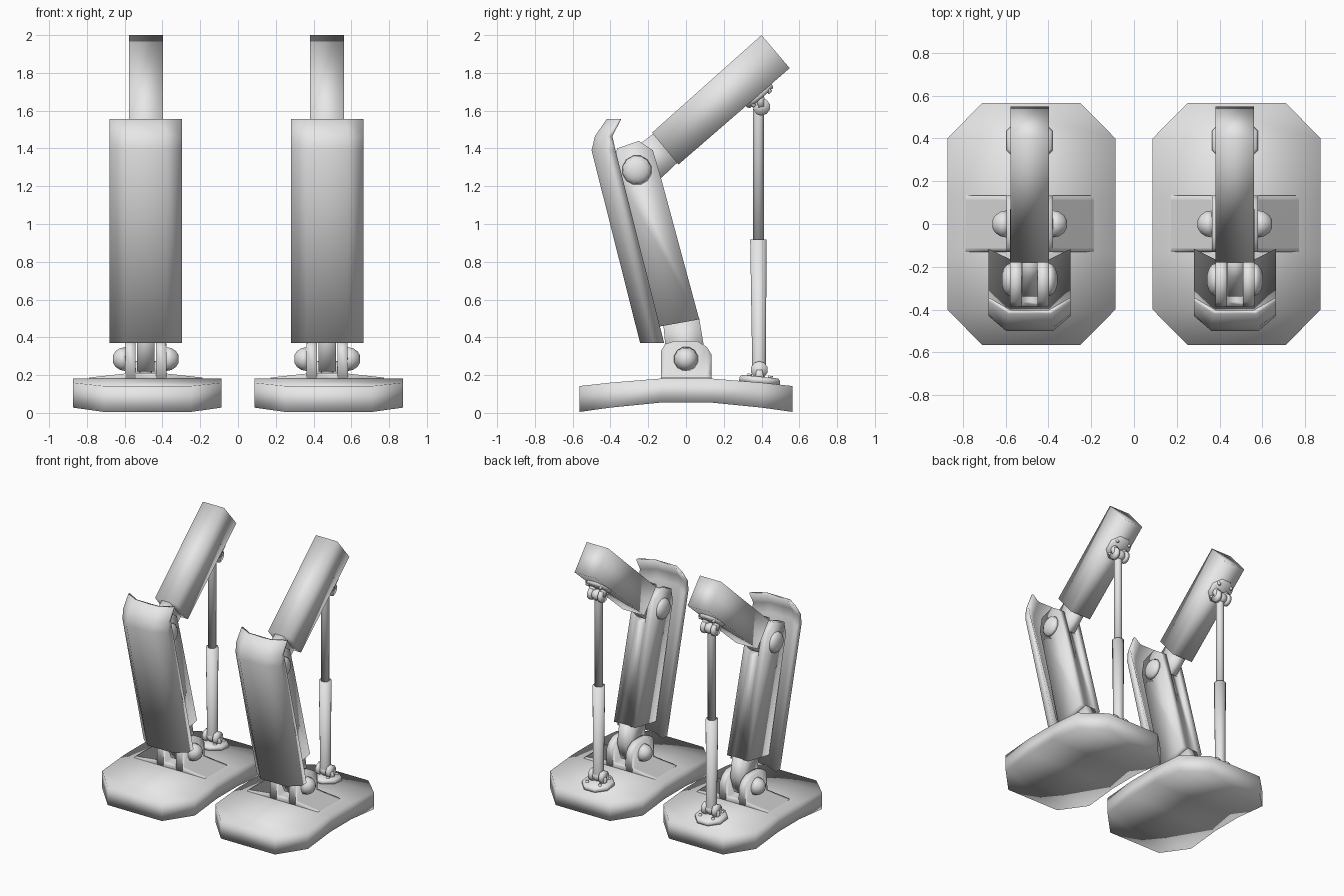
import bpy, bmesh, math
from mathutils import Vector

if "Cube" in bpy.data.objects:
    bpy.data.objects.remove(bpy.data.objects["Cube"], do_unlink=True)

GREY = (0.8, 0.8, 0.8)
mat = bpy.data.materials.new("plain_grey")
mat.use_nodes = True
mat.diffuse_color = (*GREY, 1)
mat.node_tree.nodes["Principled BSDF"].inputs["Base Color"].default_value = (*GREY, 1)

parts = []


def loft(name, rings, cap_start=True, cap_end=True):
    """Skin closed rings of equal length, shaded smooth all over."""
    bm = bmesh.new()
    loops = [[bm.verts.new(p) for p in ring] for ring in rings]
    n = len(loops[0])
    for a, b in zip(loops, loops[1:]):
        for i in range(n):
            j = (i + 1) % n
            bm.faces.new((a[i], a[j], b[j], b[i]))
    if cap_start:
        bm.faces.new(loops[0])
    if cap_end:
        bm.faces.new(loops[-1])
    bmesh.ops.recalc_face_normals(bm, faces=bm.faces)
    for face in bm.faces:
        face.smooth = True
    mesh = bpy.data.meshes.new(name)
    bm.to_mesh(mesh)
    bm.free()
    mesh.materials.append(mat)
    obj = bpy.data.objects.new(name, mesh)
    bpy.context.collection.objects.link(obj)
    parts.append(obj)
    return obj


def stepped(name, profile, steps):
    """Sweep a (y, z) profile across x, cut down to a top height at each (x, height)."""
    mirrored = [(-x, h) for x, h in steps] + [(x, h) for x, h in reversed(steps)]
    return loft(name, [[(x, y, min(z, h)) for y, z in profile] for x, h in mirrored])


def lathe(name, start, end, stations, sides=16, **caps):
    """Turn (fraction along axis, radius) stations about the line from start to end."""
    start, end = Vector(start), Vector(end)
    axis = end - start
    turn = axis.to_track_quat('Z', 'Y')
    angles = [math.tau * (i + 0.5) / sides for i in range(sides)]
    return loft(name, [[start + axis * f + turn @ Vector((r * math.cos(t), r * math.sin(t), 0))
                        for t in angles] for f, r in stations], **caps)


# Foot: arched slab with clipped corners (y, half width, bottom, top)
rows = [(-0.565, 0.23, 0.005, 0.142), (-0.4, 0.393, 0.028, 0.16), (-0.13, 0.393, 0.055, 0.182),
        (0.13, 0.393, 0.055, 0.182), (0.4, 0.393, 0.028, 0.16), (0.565, 0.23, 0.005, 0.142)]
loft("foot", [[(x + 0.008, y, z) for x, z in ((-w, b), (w, b), (w, t), (-w, t))]
              for y, w, b, t in rows])

# Ankle bracket: sloping plate with two upright lugs
lug = [(-0.132, 0.15), (0.134, 0.15), (0.134, 0.31), (0.11, 0.35), (0.06, 0.38),
       (-0.06, 0.38), (-0.11, 0.365), (-0.132, 0.33)]
stepped("ankle_bracket", lug,
        [(0.3, 0.187), (0.11, 0.208), (0.108, 1), (0.055, 1), (0.053, 0.21)])

# Shin with a knee fork at the top, and its narrow ankle end
shin = [(-0.18, 0.45), (0.07, 0.495), (-0.13, 1.235), (-0.175, 1.39),
        (-0.25, 1.44), (-0.365, 1.4), (-0.385, 1.3)]
stepped("shin", shin, [(0.091, 2), (0.037, 2), (0.036, 1.21)])
stepped("ankle_knuckle",
        [(-0.12, 0.47), (0.07, 0.5), (0.095, 0.35), (0.05, 0.22), (-0.05, 0.22), (-0.11, 0.36)],
        [(0.046, 1)])

# Domed hinge bolts on both sides
dome = ((0, 1), (0.45, 0.9), (0.8, 0.65), (1, 0.3))
for s, tag in ((1, "outer"), (-1, "inner")):
    for joint, y, z, x0, x1, r in (("ankle", 0, 0.285, 0.106, 0.174, 0.066),
                                   ("knee", -0.26, 1.285, 0.089, 0.13, 0.08)):
        lathe(f"{joint}_bolt_{tag}", (s * x0, y, z), (s * x1, y, z),
              [(f, r * k) for f, k in dome], sides=12)


# Shin guard: (z, front y, rear y, half width of front, chamfer depth, hollow depth)
def guard_ring(z, front, rear, flat, chamfer, hollow):
    half = [(0.192, rear), (0.192, front + chamfer), (flat, front)]
    ring = half + [(-x, y) for x, y in reversed(half)]
    ring += [(-0.09, rear - hollow), (0.09, rear - hollow)]
    return [(x, y, z) for x, y in ring]


loft("shin_guard", [guard_ring(*row) for row in (
    (0.37, -0.243, -0.116, 0.11, 0.07, 0.05),
    (1.39, -0.5, -0.373, 0.11, 0.07, 0.085),
    (1.465, -0.482, -0.39, 0.11, 0.06, 0.065),
    (1.555, -0.42, -0.343, 0.1, 0.06, 0.058))])

# Thigh beam and the tongue that fits in the knee fork
stepped("thigh", [(-0.18, 1.483), (-0.04, 1.315), (0.549, 1.825), (0.4, 2.0)], [(0.09, 2)])
stepped("knee_knuckle",
        [(-0.17, 1.48), (-0.04, 1.33), (-0.14, 1.235), (-0.22, 1.2), (-0.33, 1.25),
         (-0.34, 1.34), (-0.25, 1.42)], [(0.036, 2)])


# Strut mounts: flange, four bolts, two eyes and a ball, along a normal
def mount(tag, base, normal, eye, radius):
    base, normal, eye = Vector(base), Vector(normal).normalized(), Vector(eye)
    side = Vector((1, 0, 0))
    along = normal.cross(side)
    lathe(tag + "_flange", base - normal * 0.012, base + normal * 0.022,
          [(0, radius), (0.6, radius), (1, radius * 0.9)], sides=8)
    for i, (a, b) in enumerate(((1, 1), (1, -1), (-1, 1), (-1, -1))):
        p = base + side * a * 0.055 + along * b * 0.055
        lathe(f"{tag}_bolt_{i}", p, p + normal * 0.032, [(0, 0.012), (1, 0.012)], sides=6)
    for s, end in ((1, "outer"), (-1, "inner")):
        x = side * s * 0.04
        lathe(f"{tag}_eye_{end}", eye + x * 0.75, eye + x * 1.45,
              [(0, 0.046), (1, 0.046)], sides=10)
        lathe(f"{tag}_stem_{end}", base + x * 1.1, eye + x * 1.1,
              [(0, 0.03), (1, 0.022)], sides=8)
    lathe(tag + "_ball", eye - side * 0.042, eye + side * 0.042,
          [(0, 0.015), (0.2, 0.034), (0.5, 0.042), (0.8, 0.034), (1, 0.015)], sides=10)


mount("lower_mount", (0, 0.39, 0.17), (0, 0.1, 1), (0, 0.388, 0.228), 0.117)
mount("upper_mount", (0, 0.385, 1.683), (0, 0.655, -0.755), (0, 0.4, 1.62), 0.097)

# Telescoping strut, its ends buried in the balls
lathe("strut_sleeve", (0, 0.387, 0.24), (0, 0.383, 0.917), [(0, 0.037), (1, 0.044)],
      cap_start=False)
lathe("strut_rod", (0, 0.383, 0.9), (0, 0.384, 1.61), [(0, 0.03), (1, 0.03)], cap_end=False)

# Place one leg on the left and a linked copy on the right
for obj in parts:
    name = obj.name
    twin = obj.copy()
    bpy.context.collection.objects.link(twin)
    obj.name, twin.name = "left_" + name, "right_" + name
    obj.location.x, twin.location.x = 0.472, -0.488
